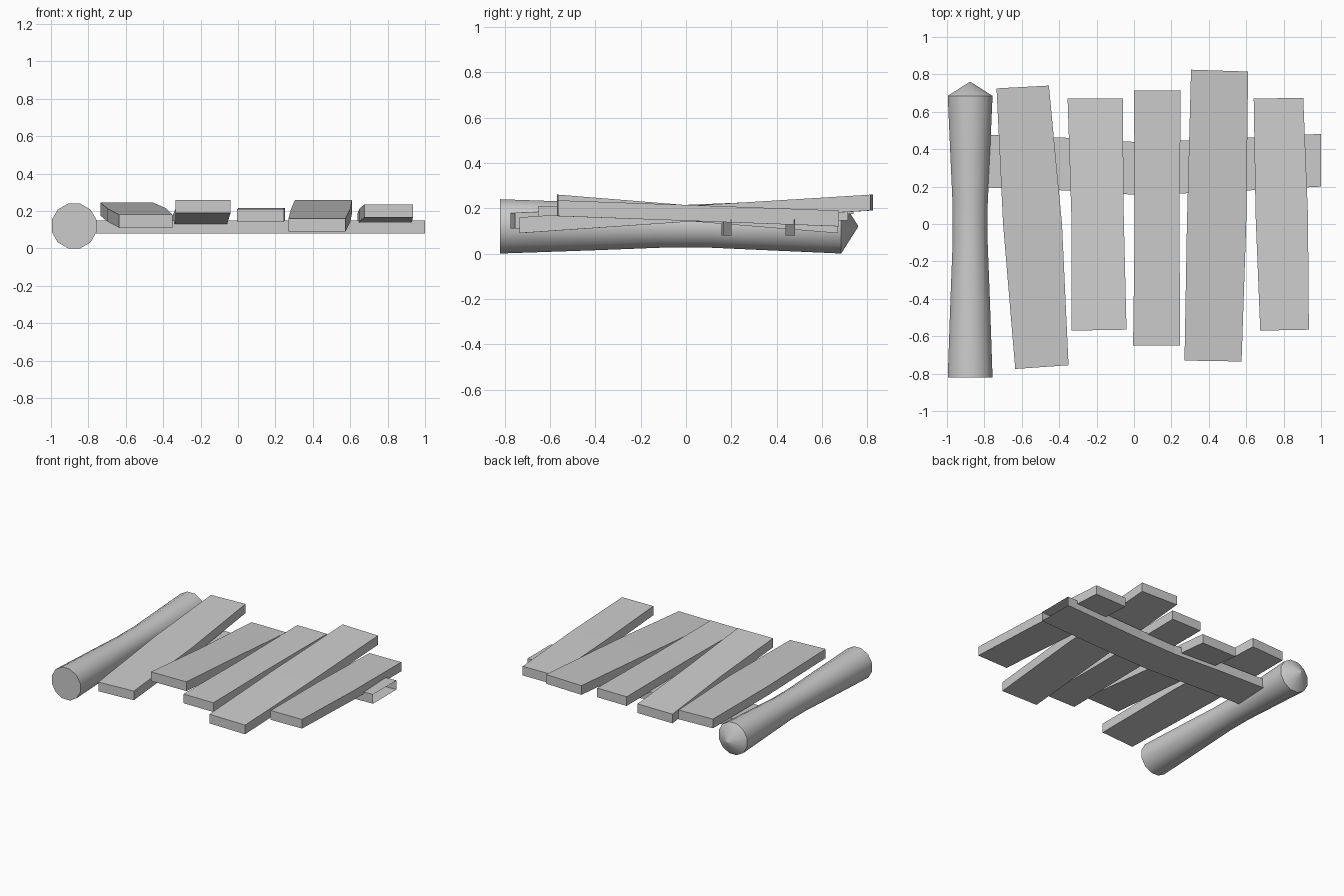
import bpy, math

cube = bpy.data.objects.get("Cube")
if cube:
    bpy.data.objects.remove(cube, do_unlink=True)

grey = bpy.data.materials.new("plain_grey")
grey.use_nodes = True
grey.diffuse_color = (0.6, 0.6, 0.6, 1)
grey.node_tree.nodes["Principled BSDF"].inputs["Base Color"].default_value = grey.diffuse_color


def add_object(name, verts, faces):
    mesh = bpy.data.meshes.new(name)
    mesh.from_pydata(verts, [], faces)
    mesh.materials.append(grey)
    obj = bpy.data.objects.new(name, mesh)
    bpy.context.collection.objects.link(obj)
    return obj


def loft(name, rings, cap_start=True, cap_end=True):
    """Skin a row of closed rings that all have the same point count."""
    count = len(rings[0])
    verts = [point for ring in rings for point in ring]
    faces = []
    for start in range(0, len(verts) - count, count):
        for i in range(count):
            j = (i + 1) % count
            faces.append((start + i, start + j, start + count + j, start + count + i))
    if cap_start:
        faces.append(tuple(reversed(range(count))))
    if cap_end:
        faces.append(tuple(range(len(verts) - count, len(verts))))
    return add_object(name, verts, faces)


# Planks: each station is (left x, left y, right x, right y, underside z)
def plank(name, stations, thickness=0.07):
    rings = []
    for xa, ya, xb, yb, z in stations:
        top = z + thickness
        rings.append([(xa, ya, z), (xa, ya, top), (xb, yb, top), (xb, yb, z)])
    loft(name, rings)


planks = {
    "plank_far_right": [(-.635, -.775, -.35, -.755, .11), (-.7, 0, -.385, 0, .145),
                        (-.735, .725, -.455, .74, .175)],
    "plank_right": [(-.335, -.57, -.04, -.565, .19), (-.335, .05, -.055, .05, .14),
                    (-.355, .67, -.06, .67, .09)],
    "plank_middle": [(-.005, -.65, .247, -.65, .14), (.004, 0, .243, 0, .142),
                     (0, .715, .25, .715, .145)],
    "plank_left": [(.27, -.73, .575, -.735, .09), (.283, 0, .6, 0, .14),
                   (.305, .825, .61, .815, .19)],
    "plank_far_left": [(.675, -.57, .935, -.565, .165), (.65, .05, .93, .05, .143),
                       (.64, .67, .905, .675, .12)],
}
for name, stations in planks.items():
    plank(name, stations)

# Cross beam: bowed towards the front, open at its outer end
beam = []
for x, y in [(-.79, .195), (-.38, .18), (0, .157), (.3, .165), (.62, .18), (1, .2)]:
    back = y + 0.282
    beam.append([(x, y, .08), (x, back, .08), (x, back, .15), (x, y, .15)])
loft("cross_beam", beam, cap_end=False)

# Post: waisted log lying front to back, with a blunt point at the back
SIDES = 12
rings = []
for y, radius in [(-.82, .124), (-.4, .109), (-.1, .097), (.1, .097), (.4, .111),
                  (.685, .124), (.76, .002)]:
    ring = []
    for i in range(SIDES):
        angle = -math.tau * (i + 0.5) / SIDES
        ring.append((-.876 + radius * math.cos(angle), y, .12 + radius * math.sin(angle)))
    rings.append(ring)
post = loft("post", rings)

bpy.ops.object.select_all(action="DESELECT")
post.select_set(True)
bpy.context.view_layer.objects.active = post
bpy.ops.object.shade_smooth_by_angle(angle=math.radians(40))
